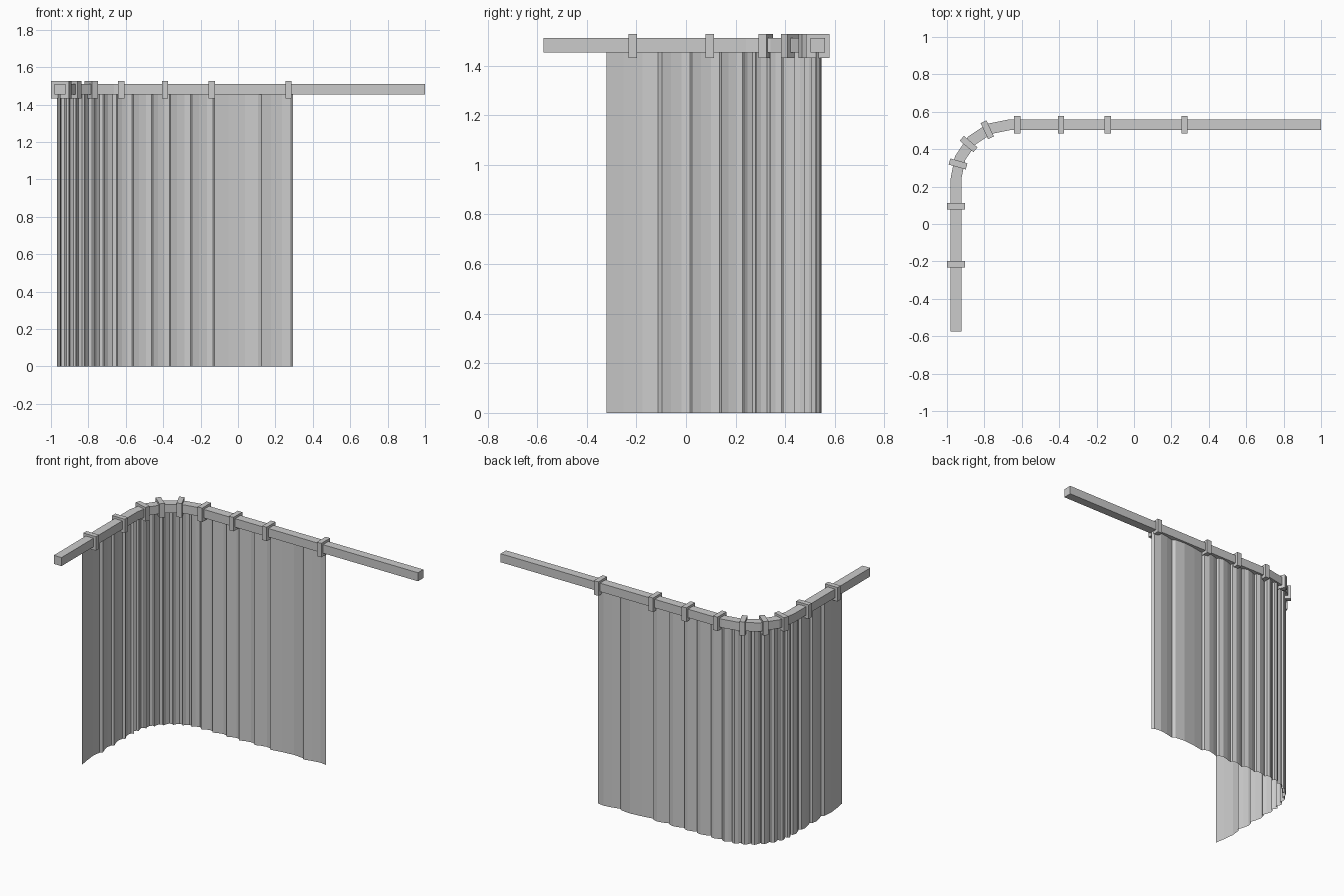
import bpy, math

if "Cube" in bpy.data.objects:
    bpy.data.objects.remove(bpy.data.objects["Cube"])

RX, RY = -0.952, 0.531          # rail centre lines (left leg x, back leg y)
R = 0.29                        # corner radius
CX, CY = RX + R, RY - R
RZ, RH = 1.482, 0.029           # rail height and half thickness
X0 = 0.295                      # curtain start on the back leg
S1 = X0 - CX
S2 = S1 + R * math.pi / 2


def along(s):
    """Point and outward normal at distance s from the curtain's right edge."""
    if s <= S1:
        return X0 - s, RY, 0.0, 1.0
    if s >= S2:
        return RX, CY - (s - S2), -1.0, 0.0
    a = (s - S1) / R
    n = (-math.sin(a), math.cos(a))
    return CX + R * n[0], CY + R * n[1], n[0], n[1]


def make(name, verts, faces):
    me = bpy.data.meshes.new(name)
    me.from_pydata(verts, [], faces)
    me.update()
    ob = bpy.data.objects.new(name, me)
    bpy.context.collection.objects.link(ob)
    return ob


# Rail: square section swept round a four-segment corner
stations = [X0 - 1.0] + [S1 + (S2 - S1) * i / 4 for i in range(5)] + [S2 + CY + 0.575]
verts, faces = [], []
for s in stations:
    x, y, nx, ny = along(s)
    for o, h in ((-RH, -RH), (RH, -RH), (RH, RH), (-RH, RH)):
        verts.append((x + nx * o, y + ny * o, RZ + h))
for i in range(len(stations) - 1):
    for k in range(4):
        a, b = i * 4 + k, i * 4 + (k + 1) % 4
        faces.append((a, a + 4, b + 4, b))
n = len(verts)
faces += [(0, 1, 2, 3), (n - 1, n - 2, n - 3, n - 4)]
make("curtain_rail", verts, faces)

# Rings: square collars around the rail
ring_s = [X0 - x for x in (0.27, -0.14, -0.39, -0.625)]
ring_s += [S1 + R * math.radians(d) for d in (25, 50, 74)]
ring_s += [S2 + CY - y for y in (0.095, -0.215)]
for i, s in enumerate(ring_s):
    x, y, nx, ny = along(s)
    bpy.ops.mesh.primitive_cube_add(size=1, location=(x, y, RZ - 0.003),
                                    rotation=(0, 0, math.atan2(ny, nx)))
    ob = bpy.context.object
    ob.name = f"rail_ring_{i + 1}"
    ob.scale = (0.095, 0.034, 0.095)

# Curtain: thin sheet of bulging pleats, tighter around the corner
folds = [0, .17, .42, .54, .655, .75, .855, .94, 1.01, 1.07, 1.13, 1.19,
         1.25, 1.31, 1.37, 1.42, 1.51, 1.63, 1.75, S2 + CY + 0.32]
profile = [(0, -0.006), (0.07, 0.009), (0.35, 0.016), (0.7, 0.007)]
pts = [(a + t * (b - a), o) for a, b in zip(folds, folds[1:]) for t, o in profile]
pts.append((folds[-1], -0.004))
verts = []
for s, o in pts:
    x, y, nx, ny = along(s)
    for z in (0.0, RZ - RH + 0.002):
        verts.append((x + nx * o, y + ny * o, z))
faces = [(2 * i, 2 * i + 1, 2 * i + 3, 2 * i + 2) for i in range(len(pts) - 1)]
make("curtain", verts, faces)
